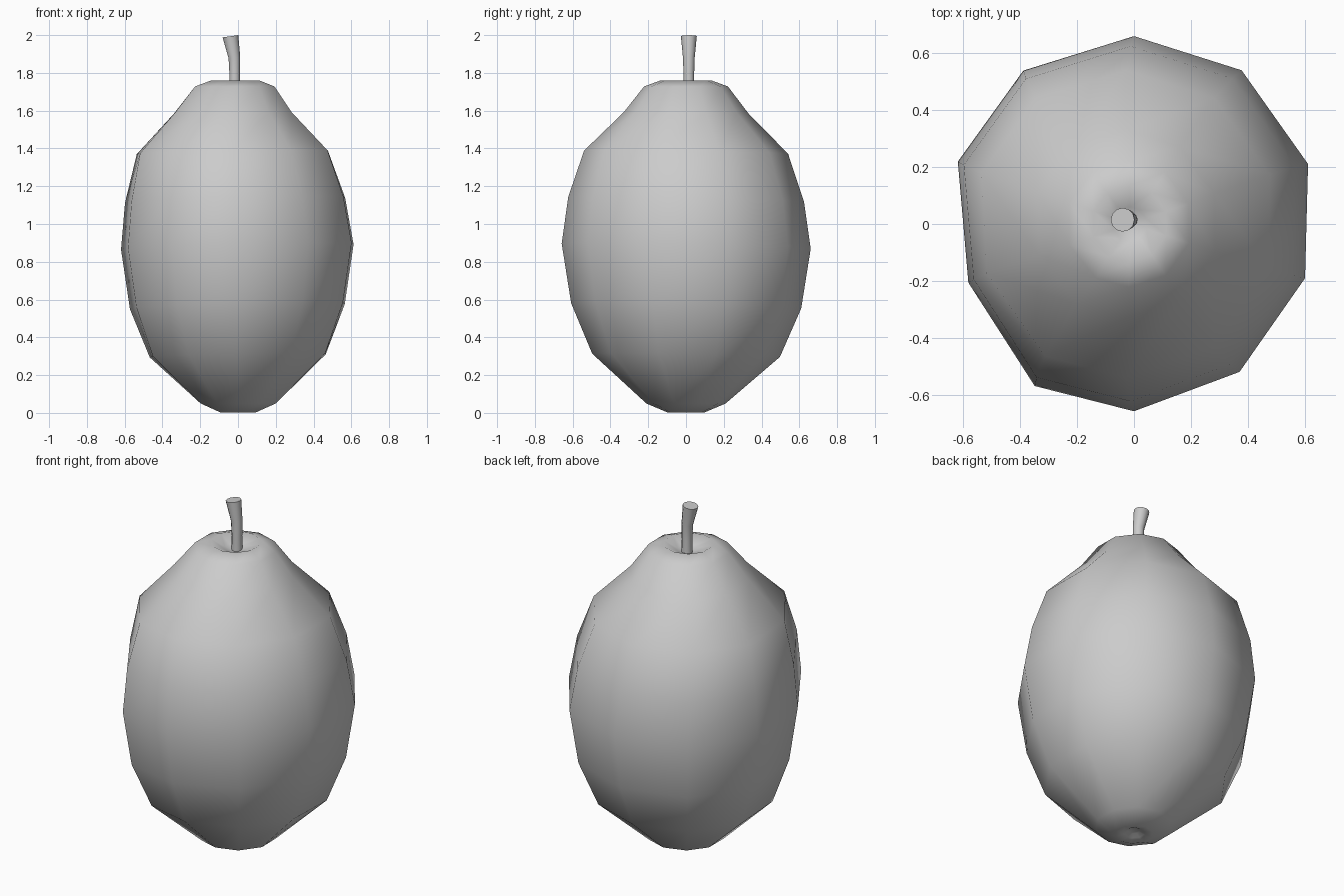
import bpy, bmesh, math

if "Cube" in bpy.data.objects:
    bpy.data.objects.remove(bpy.data.objects["Cube"])


def build(name, rings, angle):
    """Skin a list of equal-length rings, capping both ends."""
    bm = bmesh.new()
    loops = [[bm.verts.new(p) for p in ring] for ring in rings]
    n = len(loops[0])
    for a, b in zip(loops, loops[1:]):
        for i in range(n):
            j = (i + 1) % n
            bm.faces.new((a[i], a[j], b[j], b[i]))
    bm.faces.new(loops[0][::-1])
    bm.faces.new(loops[-1])
    bmesh.ops.recalc_face_normals(bm, faces=bm.faces)
    mesh = bpy.data.meshes.new(name)
    bm.to_mesh(mesh)
    bm.free()
    obj = bpy.data.objects.new(name, mesh)
    bpy.context.collection.objects.link(obj)
    bpy.ops.object.select_all(action='DESELECT')
    obj.select_set(True)
    bpy.context.view_layer.objects.active = obj
    bpy.ops.object.shade_smooth_by_angle(angle=math.radians(angle))
    return obj


# Fruit body: profile of (radius, height, x lean, irregularity)
profile = [
    (0.03, 0.025, 0, 0), (0.055, 0.012, 0, 0), (0.10, 0.003, 0, 0),
    (0.21, 0.05, 0, 0), (0.495, 0.305, 0, 0.6), (0.605, 0.567, 0, 1),
    (0.655, 0.883, 0, 1), (0.62, 1.13, -0.012, 1), (0.538, 1.38, -0.028, 0.6),
    (0.33, 1.588, -0.028, 0.2), (0.222, 1.728, -0.018, 0),
    (0.135, 1.76, -0.015, 0), (0.06, 1.725, -0.015, 0), (0.02, 1.71, -0.015, 0),
]
# Uneven facets: (angle, relative radius) around the fruit
facets = [(90, 1.008), (125.8, 1.015), (160.5, 1.003), (199.5, 0.943),
          (238.5, 1.02), (270, 1.005), (305.5, 0.975), (342.4, 0.963),
          (379, 0.988), (415, 1.007)]
rings = []
for r, z, lean, k in profile:
    ring = []
    for deg, f in facets:
        t = math.radians(deg)
        rr = r * (1 + (f - 1) * k)
        x, y = math.cos(t), math.sin(t)
        ring.append((rr * x + lean, rr * y, z + 0.014 * k * (x - y)))
    rings.append(ring)
build("fruit_body", rings, 60)

# Stem: path of (x, height, radius, tilt)
path = [(-0.017, 1.69, 0.030, 0), (-0.017, 1.79, 0.028, 0),
        (-0.019, 1.88, 0.031, 5), (-0.040, 1.994, 0.042, 8)]
rings = []
for x, z, r, tilt in path:
    s = math.radians(tilt)
    ring = []
    for i in range(12):
        t = math.tau * i / 12
        c = r * math.cos(t)
        ring.append((x + c * math.cos(s), 0.015 + r * math.sin(t), z + c * math.sin(s)))
    rings.append(ring)
build("stem", rings, 40)
